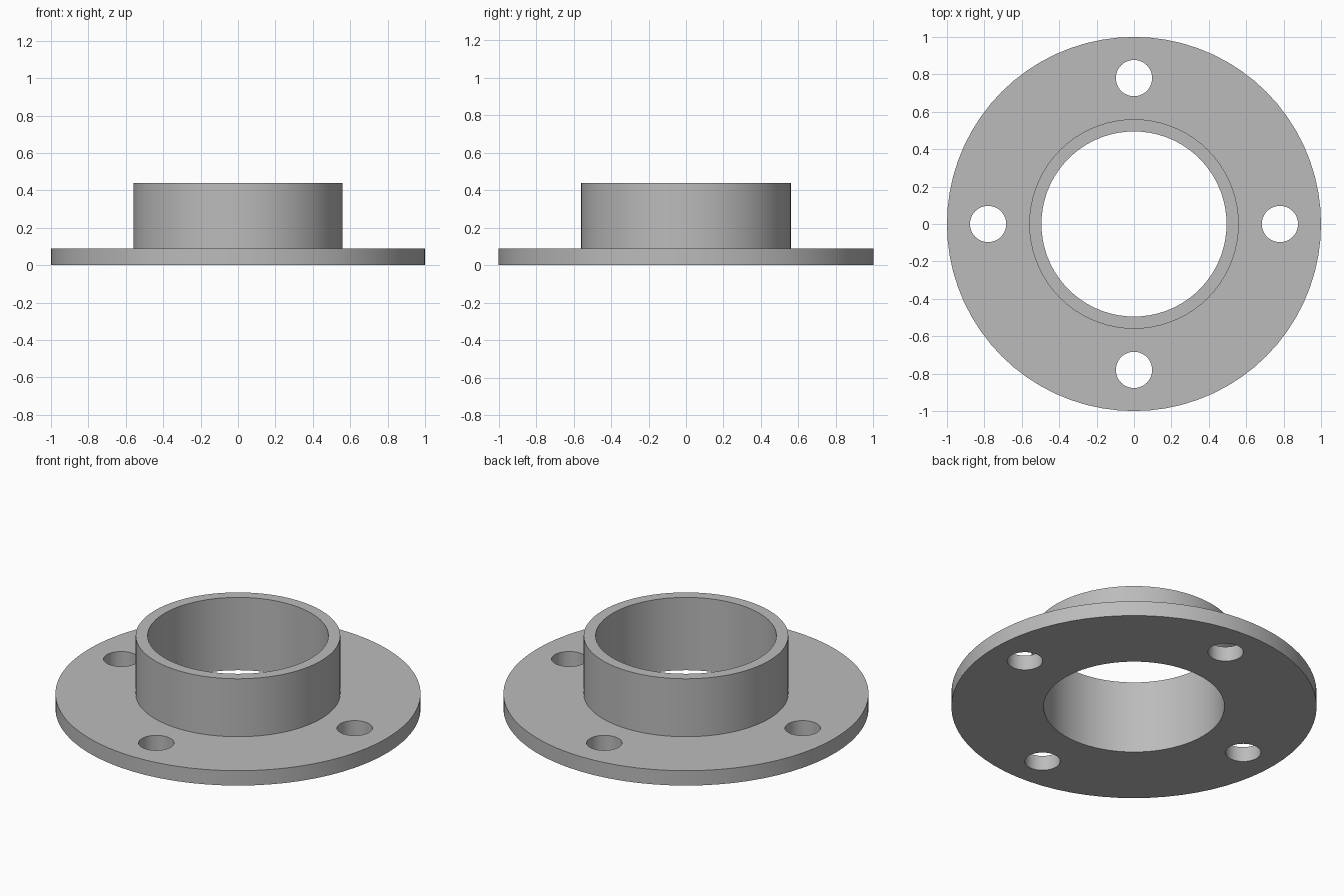
import bpy
import bmesh
from math import cos, sin, pi, radians
from mathutils import Matrix, Vector

cube = bpy.data.objects.get("Cube")
if cube:
    bpy.data.objects.remove(cube, do_unlink=True)

PLATE_R, PLATE_H = 1.0, 0.09
HUB_R, BORE_R, HUB_H = 0.56, 0.495, 0.44
HOLE_R, HOLE_RING, HOLES = 0.097, 0.78, 4
SIDES = 72

# Single grey metal
metal = bpy.data.materials.new("grey_metal")
metal.use_nodes = True
grey = (0.5, 0.5, 0.5, 1)
metal.diffuse_color = grey
metal.node_tree.nodes["Principled BSDF"].inputs["Base Color"].default_value = grey


def add_object(name, bm):
    bmesh.ops.recalc_face_normals(bm, faces=bm.faces)
    mesh = bpy.data.meshes.new(name)
    bm.to_mesh(mesh)
    bm.free()
    mesh.materials.append(metal)
    obj = bpy.data.objects.new(name, mesh)
    bpy.context.collection.objects.link(obj)
    return obj


# Plate and hub turned as one closed profile
profile = [(BORE_R, 0), (PLATE_R, 0), (PLATE_R, PLATE_H),
           (HUB_R, PLATE_H), (HUB_R, HUB_H), (BORE_R, HUB_H)]
bm = bmesh.new()
rings = []
for i in range(SIDES):
    a = 2 * pi * i / SIDES
    rings.append([bm.verts.new((r * cos(a), r * sin(a), z)) for r, z in profile])
for i, ring in enumerate(rings):
    after = rings[(i + 1) % SIDES]
    for j in range(len(profile)):
        k = (j + 1) % len(profile)
        bm.faces.new((ring[j], after[j], after[k], ring[k]))
flange = add_object("pipe_flange", bm)

# Bolt holes cut through the plate
bm = bmesh.new()
for i in range(HOLES):
    a = 2 * pi * i / HOLES
    place = Vector((HOLE_RING * cos(a), HOLE_RING * sin(a), PLATE_H / 2))
    bmesh.ops.create_cone(bm, cap_ends=True, segments=48, radius1=HOLE_R,
                          radius2=HOLE_R, depth=PLATE_H * 3,
                          matrix=Matrix.Translation(place))
cutter = add_object("bolt_hole_cutter", bm)
cutter.hide_render = True

cut = flange.modifiers.new("bolt_holes", 'BOOLEAN')
cut.operation = 'DIFFERENCE'
cut.solver = 'EXACT'
cut.object = cutter

bpy.ops.object.select_all(action='DESELECT')
flange.select_set(True)
bpy.context.view_layer.objects.active = flange
bpy.ops.object.modifier_apply(modifier=cut.name)
bpy.data.objects.remove(cutter, do_unlink=True)

# Smooth round walls with crisp rims
bpy.ops.object.shade_smooth_by_angle(angle=radians(30))
